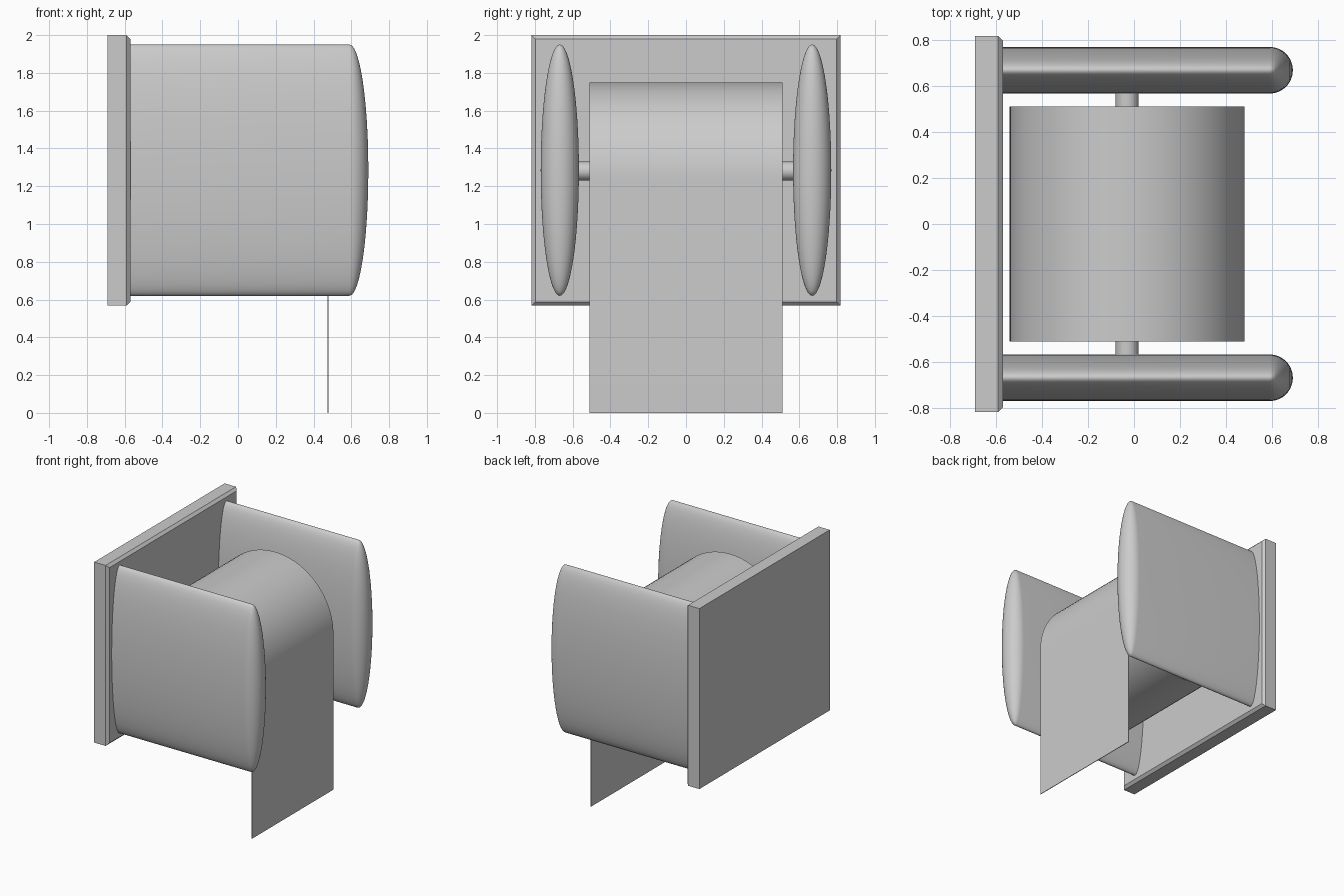
import bpy, bmesh, math
from math import sin, cos, pi

if "Cube" in bpy.data.objects:
    bpy.data.objects.remove(bpy.data.objects["Cube"])


def finish(name, bm, smooth=True):
    bmesh.ops.recalc_face_normals(bm, faces=bm.faces)
    me = bpy.data.meshes.new(name)
    bm.to_mesh(me)
    bm.free()
    ob = bpy.data.objects.new(name, me)
    bpy.context.collection.objects.link(ob)
    if smooth:
        smooth_object(ob)
    return ob


def smooth_object(ob):
    bpy.ops.object.select_all(action='DESELECT')
    ob.select_set(True)
    bpy.context.view_layer.objects.active = ob
    bpy.ops.object.shade_smooth_by_angle(angle=math.radians(40))


# Wall plate with chamfered front rim
bm = bmesh.new()
bmesh.ops.create_cube(bm, size=1)
for v in bm.verts:
    v.co.x = -0.63 + v.co.x * 0.12
    v.co.y *= 1.635
    v.co.z = 1.284 + v.co.z * 1.432
rim = [e for e in bm.edges if all(v.co.x > -0.6 for v in e.verts)]
bmesh.ops.bevel(bm, geom=rim, offset=0.02, segments=1, affect='EDGES')
finish("wall_plate", bm, smooth=False)

# Side arms: elliptical bar with a domed end, mirrored
N, DOME = 96, 12
stations = [(-0.575, 1.0)]
stations += [(0.59 + 0.1 * sin(i / DOME * pi / 2), cos(i / DOME * pi / 2))
             for i in range(DOME)]
bm = bmesh.new()
rings = [[bm.verts.new((x, 0.668 + 0.101 * s * cos(2 * pi * k / N),
                        1.285 + 0.665 * s * sin(2 * pi * k / N)))
          for k in range(N)] for x, s in stations]
for a, b in zip(rings, rings[1:]):
    for k in range(N):
        j = (k + 1) % N
        bm.faces.new((a[k], a[j], b[j], b[k]))
bm.faces.new(rings[0])
tip = bm.verts.new((0.69, 0.668, 1.285))
for k in range(N):
    bm.faces.new((rings[-1][k], rings[-1][(k + 1) % N], tip))
arms = finish("side_arms", bm)
mirror = arms.modifiers.new("mirror", 'MIRROR')
mirror.use_axis = (False, True, False)

# Axle between the arms
bpy.ops.mesh.primitive_cylinder_add(vertices=32, radius=0.05, depth=1.2,
                                    location=(-0.03, 0, 1.28), rotation=(pi / 2, 0, 0))
axle = bpy.context.object
axle.name = "axle"
smooth_object(axle)

# Paper roll with core hole and hanging sheet, from one extruded outline
R, HOLE, CZ, T = 0.51, 0.09, 1.24, 0.005
sweep = 2 * pi - math.acos((R - T) / R)
outer = [(R, -CZ)]
outer += [(R * cos(sweep * i / 96), R * sin(sweep * i / 96)) for i in range(97)]
outer += [(R - T, -CZ)]
hole = [(HOLE * cos(2 * pi * i / 48), HOLE * sin(2 * pi * i / 48)) for i in range(48)]
cu = bpy.data.curves.new("paper_roll", 'CURVE')
cu.dimensions = '2D'
cu.fill_mode = 'BOTH'
cu.extrude = 0.51
for pts in (outer, hole):
    sp = cu.splines.new('POLY')
    sp.points.add(len(pts) - 1)
    for p, (x, y) in zip(sp.points, pts):
        p.co = (x, y, 0, 1)
    sp.use_cyclic_u = True
roll = bpy.data.objects.new("paper_roll", cu)
bpy.context.collection.objects.link(roll)
roll.location = (-0.03, 0, CZ)
roll.rotation_euler = (pi / 2, 0, 0)
bpy.ops.object.select_all(action='DESELECT')
roll.select_set(True)
bpy.context.view_layer.objects.active = roll
bpy.ops.object.convert(target='MESH')
roll = bpy.context.object
bm = bmesh.new()
bm.from_mesh(roll.data)
bmesh.ops.remove_doubles(bm, verts=bm.verts, dist=0.0005)
bmesh.ops.recalc_face_normals(bm, faces=bm.faces)
bm.to_mesh(roll.data)
bm.free()
smooth_object(roll)
